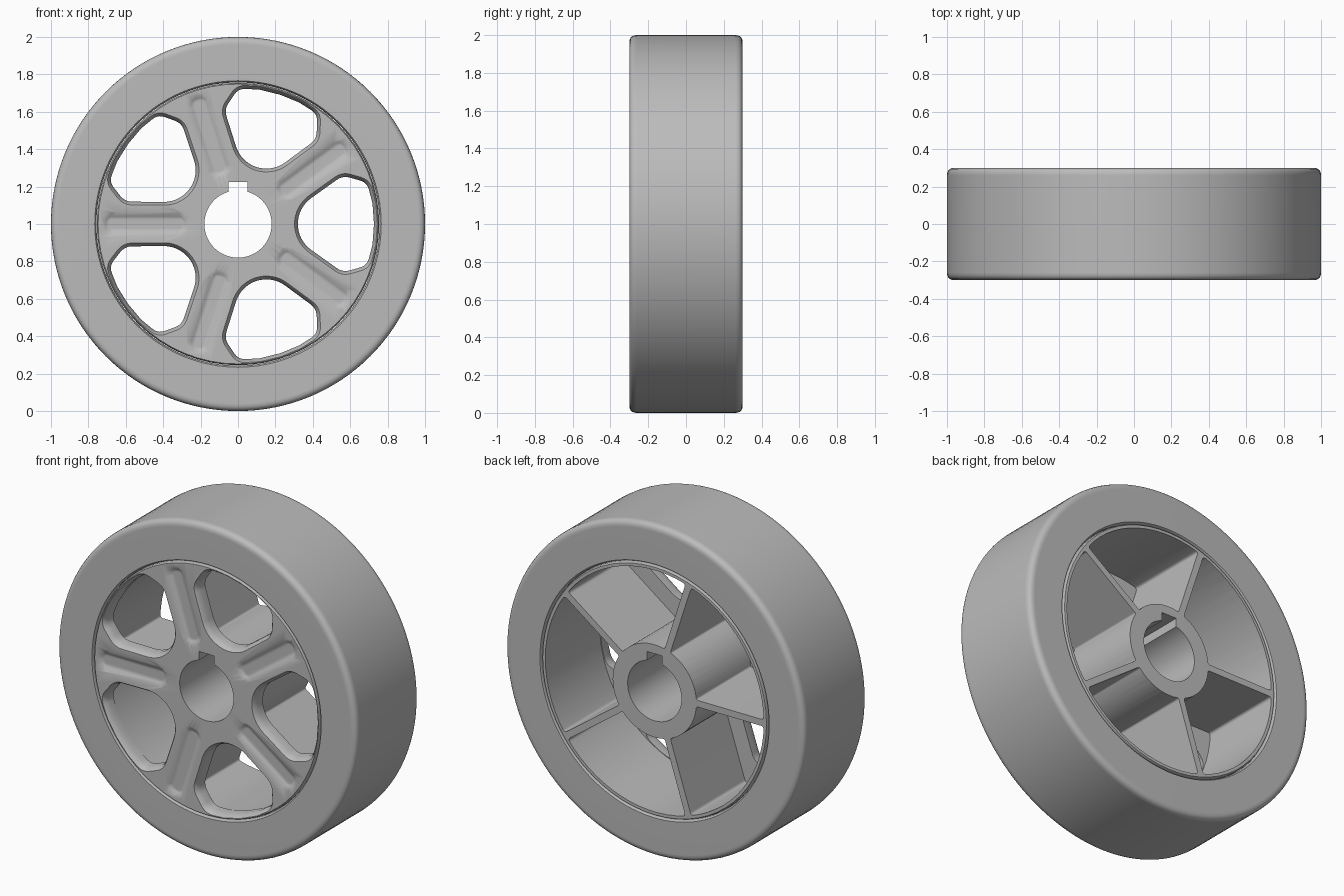
import bpy, bmesh
from math import sin, cos, asin, pi, radians
from mathutils import Vector

cube = bpy.data.objects.get("Cube")
if cube:
    bpy.data.objects.remove(cube, do_unlink=True)

HALF = 0.3          # half the wheel width
CENTRE_Z = 1.0      # axle height
COUNT = 5           # spokes
STEP = 2 * pi / COUNT

grey = bpy.data.materials.new("plain grey")
grey.use_nodes = True
colour = (0.5, 0.5, 0.5, 1)
grey.diffuse_color = colour
grey.node_tree.nodes["Principled BSDF"].inputs["Base Color"].default_value = colour


def rounded(corners, steps=5):
    """Outline from (u, v, fillet) corners, each softened by a short curve."""
    out = []
    for i, (u, v, r) in enumerate(corners):
        p = Vector((u, v))
        if r == 0:
            out.append(p)
            continue
        a = Vector(corners[i - 1][:2])
        b = Vector(corners[(i + 1) % len(corners)][:2])
        a = p + (a - p).normalized() * r
        b = p + (b - p).normalized() * r
        for k in range(steps + 1):
            t = k / steps
            out.append(a * (1 - t) ** 2 + p * 2 * t * (1 - t) + b * t * t)
    return out


def grow(outline, d):
    """Offset a counter-clockwise outline outward by d."""
    out = []
    for i, p in enumerate(outline):
        e1 = (p - outline[i - 1]).normalized()
        e2 = (outline[(i + 1) % len(outline)] - p).normalized()
        n1, n2 = Vector((e1.y, -e1.x)), Vector((e2.y, -e2.x))
        out.append(p + (n1 + n2) * (d / (1 + n1.dot(n2))))
    return out


def skin(bm, rings, wrap):
    """Join rings of points; close in a loop or cap both ends."""
    rows = [[bm.verts.new(p) for p in ring] for ring in rings]
    n = len(rows[0])
    for i in range(len(rows) if wrap else len(rows) - 1):
        a, b = rows[i], rows[(i + 1) % len(rows)]
        for j in range(n):
            k = (j + 1) % n
            bm.faces.new((a[j], a[k], b[k], b[j]))
    if not wrap:
        bm.faces.new(rows[0])
        bm.faces.new(rows[-1])


def finish(name, bm):
    bmesh.ops.recalc_face_normals(bm, faces=bm.faces)
    mesh = bpy.data.meshes.new(name)
    bm.to_mesh(mesh)
    bm.free()
    mesh.materials.append(grey)
    ob = bpy.data.objects.new(name, mesh)
    bpy.context.collection.objects.link(ob)
    return ob


def lathe(name, profile, segments):
    """Turn an (r, y) profile around the axle."""
    bm = bmesh.new()
    angles = [2 * pi * i / segments for i in range(segments)]
    skin(bm, [[(p.x * cos(a), p.y, CENTRE_Z + p.x * sin(a)) for p in profile]
              for a in angles], True)
    return finish(name, bm)


def prisms(name, outline, sections, angles):
    """Copies of an (x, z) outline run through (y, offset) sections."""
    bm = bmesh.new()
    for a in angles:
        rings = []
        for y, d in sections:
            rings.append([(p.x * cos(a) - p.y * sin(a), y,
                           CENTRE_Z + p.x * sin(a) + p.y * cos(a))
                          for p in grow(outline, d)])
        skin(bm, rings, False)
    return finish(name, bm)


def activate(ob):
    bpy.ops.object.select_all(action='DESELECT')
    ob.select_set(True)
    bpy.context.view_layer.objects.active = ob


def carve(ob, cutter):
    activate(ob)
    mod = ob.modifiers.new("cut", 'BOOLEAN')
    mod.operation = 'DIFFERENCE'
    mod.solver = 'EXACT'
    mod.object = cutter
    bpy.ops.object.modifier_apply(modifier=mod.name)
    bpy.data.objects.remove(cutter, do_unlink=True)


def smooth(ob, degrees):
    activate(ob)
    bpy.ops.object.shade_smooth_by_angle(angle=radians(degrees))
    mod = ob.modifiers.new("even shading", 'WEIGHTED_NORMAL')
    mod.keep_sharp = True


# Tyre: thick band with rounded shoulders and a small inner chamfer
tyre = lathe("tyre", rounded([
    (0.757, -HALF + 0.012, 0), (0.766, -HALF, 0), (1.0, -HALF, 0.04),
    (1.0, HALF, 0.04), (0.766, HALF, 0), (0.757, HALF - 0.012, 0)]), 128)

# Wheel body: solid disc with a bore, carved below
body = lathe("wheel_body", rounded([
    (0.18, -HALF, 0), (0.748, -HALF, 0), (0.755, -HALF + 0.01, 0),
    (0.755, HALF - 0.01, 0), (0.748, HALF, 0), (0.18, HALF, 0)]), 64)

hole_angles = [i * STEP for i in range(COUNT)]
spoke_angles = [a + STEP / 2 for a in hole_angles]

# Rear pockets: leave the hub, the thin ribs and the rim
RIB, HUB, RIM = 0.02, 0.28, 0.73


def sector_arc(r, n):
    half = STEP / 2 - asin(RIB / r)
    return [(r * cos(t), r * sin(t))
            for t in (half * (2 * i / n - 1) for i in range(n + 1))]


inner, outer = sector_arc(HUB, 8), sector_arc(RIM, 14)
pocket = [(*p, 0.02 if i in (0, 14) else 0) for i, p in enumerate(outer)]
pocket += [(*p, 0.012 if i in (0, 8) else 0)
           for i, p in enumerate(reversed(inner))]
carve(body, prisms("pocket_cutter", rounded(pocket, 4),
                   [(-0.22, 0), (HALF + 0.1, 0)], hole_angles))

# Front windows: round toward the hub, parallel to the spokes, cut corners
upper = [(0.727, 0.0, 0), (0.719, 0.11, 0), (0.69, 0.222, 0.04),
         (0.56, 0.259, 0.04)]
arc = []
for i in range(17):
    t = radians(126 + 108 * i / 16)
    arc.append((0.49 + 0.17 * cos(t), 0.17 * sin(t), 0))
lower = [(x, -z, r) for x, z, r in reversed(upper[1:])]
window = rounded(upper + arc + lower)
carve(body, prisms("window_cutter", window,
                   [(-0.31, 0.0255), (-0.29, 0.01), (-0.265, 0), (-0.1, 0)],
                   hole_angles))

# Shallow trough down the middle of each spoke
trough = rounded([(0.3, -0.025, 0.02), (0.69, -0.025, 0.02),
                  (0.69, 0.025, 0.02), (0.3, 0.025, 0.02)], 3)
carve(body, prisms("trough_cutter", trough,
                   [(-0.305, 0.046), (-0.285, 0.016), (-0.28, 0)],
                   spoke_angles))

# Keyway above the bore
key = [Vector(p) for p in ((-0.05, 0.1), (0.05, 0.1), (0.05, 0.225), (-0.05, 0.225))]
carve(body, prisms("keyway_cutter", key, [(-0.4, 0), (0.4, 0)], [0]))

smooth(tyre, 40)
smooth(body, 40)
